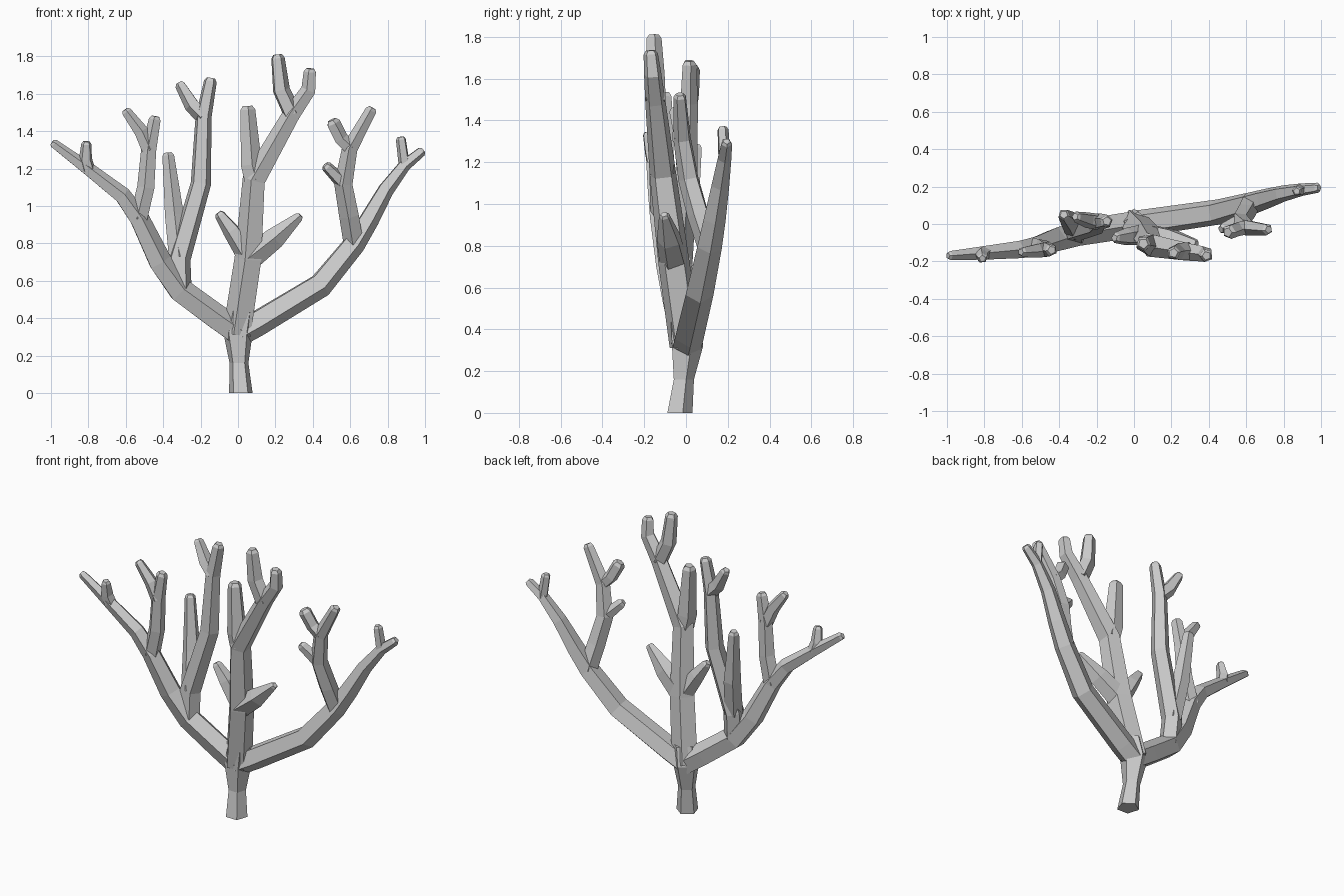
import bpy, bmesh, math
from mathutils import Vector

if "Cube" in bpy.data.objects:
    bpy.data.objects.remove(bpy.data.objects["Cube"])

SIDES = 5
parts = []


def tube(name, nodes, tip=True):
    """Five-sided tube through (point, radius) nodes, with a chamfered blunt tip."""
    P, R = [n[0] for n in nodes], [n[1] for n in nodes]
    if tip:
        back = (P[-1] - P[-2]).normalized() * R[-1] * 0.5
        P = P[:-1] + [P[-1] - back, P[-1]]
        R = R + [R[-1] * 0.65]
    turn = 0.3 + 0.37 * len(parts)
    bm = bmesh.new()
    rings = []
    for i, (p, r) in enumerate(zip(P, R)):
        t = (P[min(i + 1, len(P) - 1)] - P[max(i - 1, 0)]).normalized()
        if not tip:
            t = Vector((0, 0, 1))
        u = Vector((0, 1, 0)).cross(t).normalized()
        v = t.cross(u)
        angles = [turn + math.tau * k / SIDES for k in range(SIDES)]
        rings.append([bm.verts.new(p + (u * math.cos(a) + v * math.sin(a)) * r) for a in angles])
    for a, b in zip(rings, rings[1:]):
        for k in range(SIDES):
            n = (k + 1) % SIDES
            bm.faces.new((a[k], a[n], b[n], b[k]))
    bm.faces.new(rings[0][::-1])
    bm.faces.new(rings[-1])
    bmesh.ops.recalc_face_normals(bm, faces=bm.faces)
    me = bpy.data.meshes.new(name)
    bm.to_mesh(me)
    bm.free()
    ob = bpy.data.objects.new(name, me)
    bpy.context.collection.objects.link(ob)
    parts.append(ob)
    return nodes


def grow(name, start, y_end, r_end, *xz, thin=0.9, bow=0.0):
    """Branch from a parent node: depth drifts with a bow, thickness tapers late."""
    p0, r0 = start[0], start[1] * thin
    nodes = [(p0, r0)]
    for x, z in xz:
        t = (z - p0.z) / (xz[-1][1] - p0.z)
        y = p0.y + (y_end - p0.y) * t + bow * math.sin(math.pi * t)
        nodes.append((Vector((x, y, z)), r0 + (r_end - r0) * t * t))
    return tube(name, nodes)


# trunk, flared at foot and fork
trunk = tube("trunk", [(Vector((.015, -.035, 0)), .066), (Vector((.005, -.015, .16)), .053),
                       (Vector((0, 0, .32)), .082), (Vector((.02, -.01, .44)), .076)], tip=False)
fork = trunk[2]

# central stem
stem = grow("stem", fork, -.17, .036, (.06, .72), (.09, 1.14), (.29, 1.49), (.38, 1.62),
            (.388, 1.735), thin=1, bow=-.012)
grow("stem_left_tip", stem[2], -.105, .042, (.07, 1.22), (.05, 1.535))
grow("stem_top_tip", stem[3], -.155, .038, (.23, 1.62), (.21, 1.81), thin=1)
grow("stem_left_twig", stem[1], -.075, .03, (-.035, .87), (-.105, .965), thin=.75)
grow("stem_right_twig", stem[1], -.105, .026, (.2, .83), (.335, .95))

# left arm
left = grow("left_arm", fork, -.17, .026, (-.12, .405), (-.31, .545), (-.42, .7), (-.53, .93),
            (-.62, 1.055), (-.8, 1.195), (-.995, 1.34), bow=-.018)
grow("left_outer_twig", left[6], -.185, .028, (-.815, 1.25), (-.81, 1.345), thin=1)
upright = grow("left_upright", left[4], -.14, .034, (-.49, 1.1), (-.475, 1.3), (-.44, 1.48))
grow("left_upright_twig", upright[2], -.15, .028, (-.52, 1.4), (-.605, 1.515), thin=1)
inner = grow("left_inner", left[2], .015, .036, (-.315, .72), (-.2, 1.12), (-.185, 1.48),
             (-.145, 1.685), bow=.015)
grow("left_inner_twig", inner[3], .04, .03, (-.245, 1.54), (-.315, 1.66), thin=1)
grow("left_inner_spur", inner[1], .05, .033, (-.34, .95), (-.375, 1.285), bow=.015)

# right arm
right = grow("right_arm", fork, .195, .028, (.1, .375), (.44, .58), (.62, .8), (.7, .93),
             (.79, 1.09), (.89, 1.22), (.99, 1.3), bow=.015)
grow("right_outer_twig", right[6], .175, .028, (.87, 1.37), thin=.9)
crown = grow("right_inner", right[3], -.03, .032, (.595, .95), (.565, 1.12), (.6, 1.31), (.72, 1.525),
             bow=-.035)
grow("right_crown_twig", crown[3], -.045, .04, (.55, 1.36), (.5, 1.46))
grow("right_crown_spur", crown[2], -.03, .03, (.465, 1.22), thin=.8)

# fuse every branch into one solid coral
coral = parts[0]
bpy.context.view_layer.objects.active = coral
for b in parts[1:]:
    m = coral.modifiers.new("fuse", 'BOOLEAN')
    m.operation = 'UNION'
    m.solver = 'EXACT'
    m.object = b
    bpy.ops.object.modifier_apply(modifier=m.name)
    bpy.data.objects.remove(b)
coral.name = "coral_branches"
